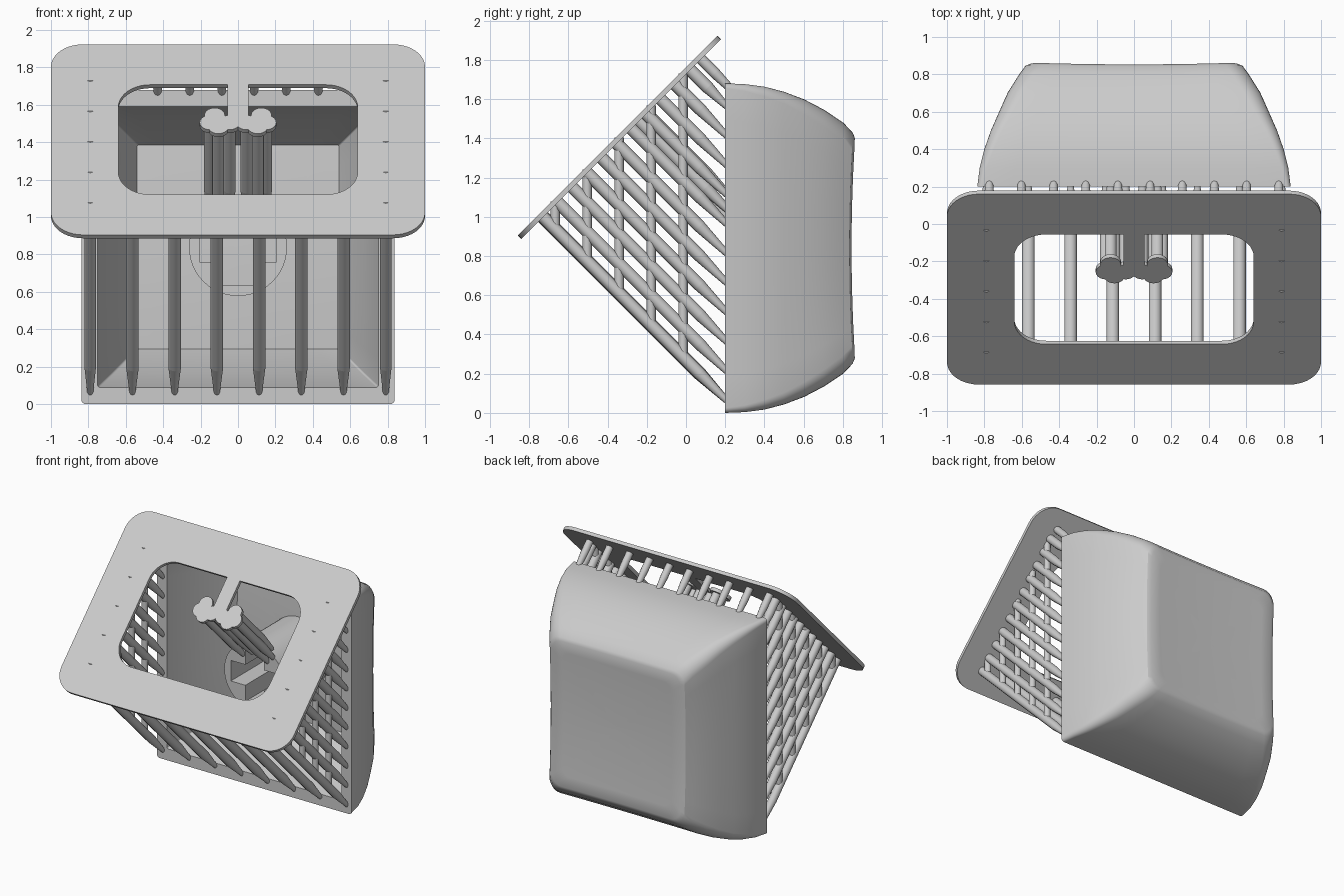
import bpy, bmesh, math
from mathutils import Matrix, Vector

cube = bpy.data.objects.get("Cube")
if cube:
    bpy.data.objects.remove(cube, do_unlink=True)

grey = bpy.data.materials.new("light grey resin")
grey.use_nodes = True
colour = (0.6, 0.6, 0.6, 1)
grey.diffuse_color = colour
grey.node_tree.nodes["Principled BSDF"].inputs["Base Color"].default_value = colour

MID_Z = 0.84          # height of the cap's centre
RIM_Y = 0.2           # open side of the cap
PLATE_OFFSET = 1.745  # the plate lies along z = y + PLATE_OFFSET
TILT = Matrix.Translation((0, -0.34, 1.405)) @ Matrix.Rotation(math.radians(45), 4, 'X')


def finish(name, bm, angle=35):
    bmesh.ops.recalc_face_normals(bm, faces=bm.faces)
    mesh = bpy.data.meshes.new(name)
    bm.to_mesh(mesh)
    bm.free()
    mesh.materials.append(grey)
    obj = bpy.data.objects.new(name, mesh)
    bpy.context.collection.objects.link(obj)
    bpy.ops.object.select_all(action='DESELECT')
    obj.select_set(True)
    bpy.context.view_layer.objects.active = obj
    bpy.ops.object.shade_smooth_by_angle(angle=math.radians(angle))
    return obj


def rounded_rect(hx, hy, r, arc=6, side=1):
    """Outline with rounded corners and evenly divided sides."""
    corners = []
    for k, (sx, sy) in enumerate([(1, 1), (-1, 1), (-1, -1), (1, -1)]):
        for i in range(arc + 1):
            a = math.pi / 2 * (k + i / arc)
            corners.append(Vector((sx * (hx - r) + r * math.cos(a),
                                   sy * (hy - r) + r * math.sin(a))))
    points = []
    for i, p in enumerate(corners):
        points.append(p)
        if i % (arc + 1) == arc:
            q = corners[(i + 1) % len(corners)]
            points += [p.lerp(q, j / side) for j in range(1, side)]
    return points


def circle(r, n=48):
    return [Vector((r * math.cos(i * math.tau / n), r * math.sin(i * math.tau / n)))
            for i in range(n)]


def prism(name, loops, depth, matrix):
    """Extrude an outline, with any holes, along local z."""
    bm = bmesh.new()
    for loop in loops:
        verts = [bm.verts.new((p[0], p[1], 0)) for p in loop]
        for i, v in enumerate(verts):
            bm.edges.new((v, verts[(i + 1) % len(verts)]))
    bmesh.ops.triangle_fill(bm, edges=bm.edges[:], use_beauty=True, normal=(0, 0, 1))
    grown = bmesh.ops.extrude_face_region(bm, geom=bm.faces[:], use_keep_orig=True)
    bmesh.ops.translate(bm, vec=(0, 0, depth),
                        verts=[g for g in grown["geom"] if isinstance(g, bmesh.types.BMVert)])
    bm.transform(matrix)
    return finish(name, bm)


def rod(bm, start, end, r1, r2):
    start, end = Vector(start), Vector(end)
    way = end - start
    place = Matrix.Translation((start + end) / 2) @ way.to_track_quat('Z', 'Y').to_matrix().to_4x4()
    bmesh.ops.create_cone(bm, cap_ends=True, segments=10, radius1=r1, radius2=r2,
                          depth=way.length, matrix=place)


def strut(bm, x, s, end_y, r, tip=0.016):
    """Rod square to the plate on the line y + z = s, tapered at its far end."""
    start_y = (s - PLATE_OFFSET) / 2
    neck_y = max(end_y - 0.14, (start_y + end_y) / 2)
    rod(bm, (x, start_y, s - start_y), (x, neck_y, s - neck_y), r, r)
    rod(bm, (x, neck_y, s - neck_y), (x, end_y, s - end_y), r, tip)


# Hollow cap: one loft from the dished back, round the rim, to the inner floor
# Each section: y, half width, half height, corner radius, share of dish
outer = [(0.865, 0.55, 0.565, 0.08, 1), (0.852, 0.58, 0.59, 0.09, 1),
         (0.8, 0.615, 0.64, 0.09, 0.9), (0.7, 0.675, 0.705, 0.085, 0.5),
         (0.6, 0.72, 0.758, 0.075, 0.2), (0.5, 0.765, 0.797, 0.06, 0),
         (0.4, 0.8, 0.823, 0.05, 0), (0.3, 0.825, 0.836, 0.035, 0),
         (RIM_Y, 0.838, 0.84, 0.025, 0)]
inner = [(RIM_Y, 0.75, 0.75, 0.01, 0), (0.5, 0.675, 0.68, 0.01, 0),
         (0.78, 0.54, 0.545, 0.01, 1)]


def shrunk(section):
    y, hx, hz, r, dish = section
    return [(y, hx * k, hz * k, r * k, dish) for k in (0.03, 0.3, 0.6, 0.85)]


sections = shrunk(outer[0]) + outer + inner + shrunk(inner[-1])[::-1]
bm = bmesh.new()
rings = []
for y, hx, hz, r, dish in sections:
    ring = []
    for p in rounded_rect(hx, hz, r, side=10):
        dip = 0.01 * (1 - (p.x / 0.58) ** 2) + 0.02 * (1 - (p.y / 0.59) ** 2)
        ring.append(bm.verts.new((p.x, y - dish * dip, MID_Z + p.y)))
    rings.append(ring)
for a, b in zip(rings, rings[1:]):
    for i in range(len(a)):
        j = (i + 1) % len(a)
        bm.faces.new((a[i], a[j], b[j], b[i]))
bm.faces.new(rings[0])
bm.faces.new(rings[-1])
finish("cap_shell", bm, 30)

# Round stem with a cross-shaped socket
quarter = [(0.205, 0.08), (0.08, 0.08), (0.08, 0.205)]
cross = quarter + [(-x, z) for x, z in quarter[::-1]]
cross += [(-x, -z) for x, z in cross]
prism("socket_stem", [circle(0.262), cross], 0.555,
      Matrix.Translation((0, 0.76, MID_Z)) @ Matrix.Rotation(math.pi / 2, 4, 'X'))

# Tilted base plate with its opening
THICK = 0.026
seat = TILT @ Matrix.Translation((0, 0, -THICK / 2))
prism("base_plate", [rounded_rect(1, 0.72, 0.17, 10), rounded_rect(0.64, 0.415, 0.17, 10)],
      THICK, seat)

# Tongue and scalloped pad carrying the stem supports
tongue = [(-0.055, 0.12), (0.055, 0.12), (0.055, 0.45), (-0.055, 0.45)]
prism("pad_tongue", [tongue], THICK, seat)
pads = [(side * x, v) for side in (-1, 1)
        for x, v in [(0.15, 0.13), (0.105, 0.1), (0.045, 0.13), (0.125, 0.185)]]
for x, v in pads:
    prism("stem_pad", [circle(0.055, 20)], THICK, seat @ Matrix.Translation((x, v, 0)))

# Supports under the stem
bm = bmesh.new()
for x, v in pads:
    strut(bm, x, 1.065 + v * math.sqrt(2), 0.24, 0.033)
finish("stem_supports", bm, 40)

# Bottom row of supports
bm = bmesh.new()
for i in range(1, 7):
    strut(bm, -0.79 + i * 1.58 / 7, 0.27, RIM_Y + 0.01, 0.035)
finish("bottom_supports", bm, 40)

# Top row of supports
bm = bmesh.new()
for i in range(10):
    strut(bm, (i - 4.5) * 0.172, 1.88, 0.23, 0.028, 0.02)
finish("top_supports", bm, 40)

# Side lattices: slanted supports tied by upright braces
for side, name in ((1, "left_lattice"), (-1, "right_lattice")):
    bm = bmesh.new()
    x = side * 0.79
    for k in range(11):
        strut(bm, x, 0.27 + 0.15 * k, RIM_Y + 0.01, 0.032)
    for k in range(5):
        y = -0.015 - 0.163 * k
        rod(bm, (x, y, 0.27 - y), (x, y, y + PLATE_OFFSET), 0.024, 0.024)
    finish(name, bm, 40)
